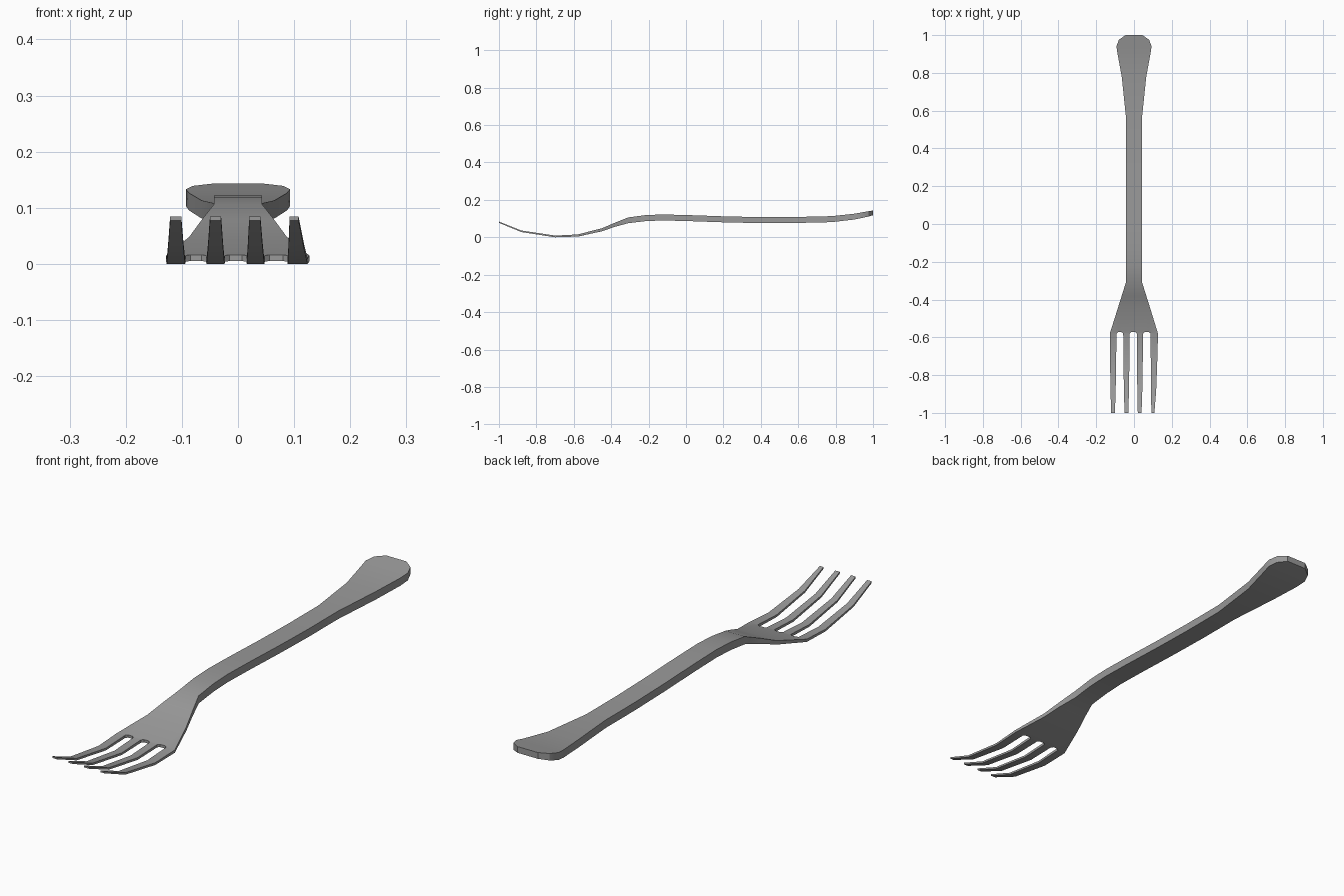
import bpy, bmesh, math

if "Cube" in bpy.data.objects:
    bpy.data.objects.remove(bpy.data.objects["Cube"], do_unlink=True)

steel = bpy.data.materials.new("grey steel")
steel.use_nodes = True
color = (0.32, 0.32, 0.32, 1)
steel.diffuse_color = color
steel.node_tree.nodes["Principled BSDF"].inputs["Base Color"].default_value = color

bm = bmesh.new()


def ring(x0, x1, y, low, high):
    """Four corners of a flat bar section: bottom pair, then top pair."""
    return [bm.verts.new(p) for p in
            ((x0, y, low), (x1, y, low), (x1, y, high), (x0, y, high))]


def bridge(a, b):
    for i in range(4):
        j = (i + 1) % 4
        bm.faces.new((a[i], a[j], b[j], b[i]))


# Handle and neck: y, half width, underside, top
stations = [
    (1.0, .045, .118, .143), (.975, .080, .111, .139), (.94, .093, .103, .133),
    (.90, .087, .095, .126), (.78, .065, .081, .113), (.57, .043, .076, .108),
    (.38, .043, .076, .108), (.20, .043, .080, .112), (0, .043, .087, .119),
    (-.13, .043, .090, .122), (-.22, .043, .086, .118), (-.31, .043, .075, .106),
    (-.38, .065, .056, .078), (-.45, .087, .032, .048),
]
rings = [ring(-w, w, y, lo, hi) for y, w, lo, hi in stations]
bm.faces.new(rings[0])
for a, b in zip(rings, rings[1:]):
    bridge(a, b)

# Tines: root left, root right, tip left, tip right
tines = [(-.128, -.093, -.121, -.101), (-.057, -.023, -.050, -.030),
         (.015, .048, .020, .040), (.088, .127, .092, .108)]
# Curve of each tine: y, underside, top, share of taper
curve = [(-.58, .004, .015, 0), (-.70, 0, .009, .15),
         (-.88, .028, .036, .5), (-1.0, .077, .084, 1)]
low_edge, high_edge = [], []
for n, (l0, r0, l1, r1) in enumerate(tines):
    parts = [ring(l0 + (l1 - l0) * t, r0 + (r1 - r0) * t, y, lo, hi)
             for y, lo, hi, t in curve]
    for a, b in zip(parts, parts[1:]):
        bridge(a, b)
    bm.faces.new(parts[-1])
    root = parts[0]
    low_edge += root[:2]
    high_edge += [root[3], root[2]]
    # Chamfered slot end between neighbouring tines
    if n < len(tines) - 1:
        for x in (r0 + .008, tines[n + 1][0] - .008):
            low_edge.append(bm.verts.new((x, -.573, .005)))
            high_edge.append(bm.verts.new((x, -.573, .016)))

# Flared palm joining the neck to the tines
neck = rings[-1]
bm.faces.new([neck[0]] + low_edge + [neck[1]])
bm.faces.new([neck[3]] + high_edge + [neck[2]])
bm.faces.new((neck[0], neck[3], high_edge[0], low_edge[0]))
bm.faces.new((neck[1], neck[2], high_edge[-1], low_edge[-1]))
for i in range(len(low_edge) - 1):
    if i % 4:  # skip the tine roots
        bm.faces.new((low_edge[i], low_edge[i + 1], high_edge[i + 1], high_edge[i]))

bmesh.ops.triangulate(bm, faces=[f for f in bm.faces if len(f.verts) > 4])
bmesh.ops.recalc_face_normals(bm, faces=bm.faces)
mesh = bpy.data.meshes.new("fork")
bm.to_mesh(mesh)
bm.free()
mesh.materials.append(steel)
fork = bpy.data.objects.new("fork", mesh)
bpy.context.collection.objects.link(fork)
bpy.context.view_layer.objects.active = fork
fork.select_set(True)
bpy.ops.object.shade_smooth_by_angle(angle=math.radians(30))
